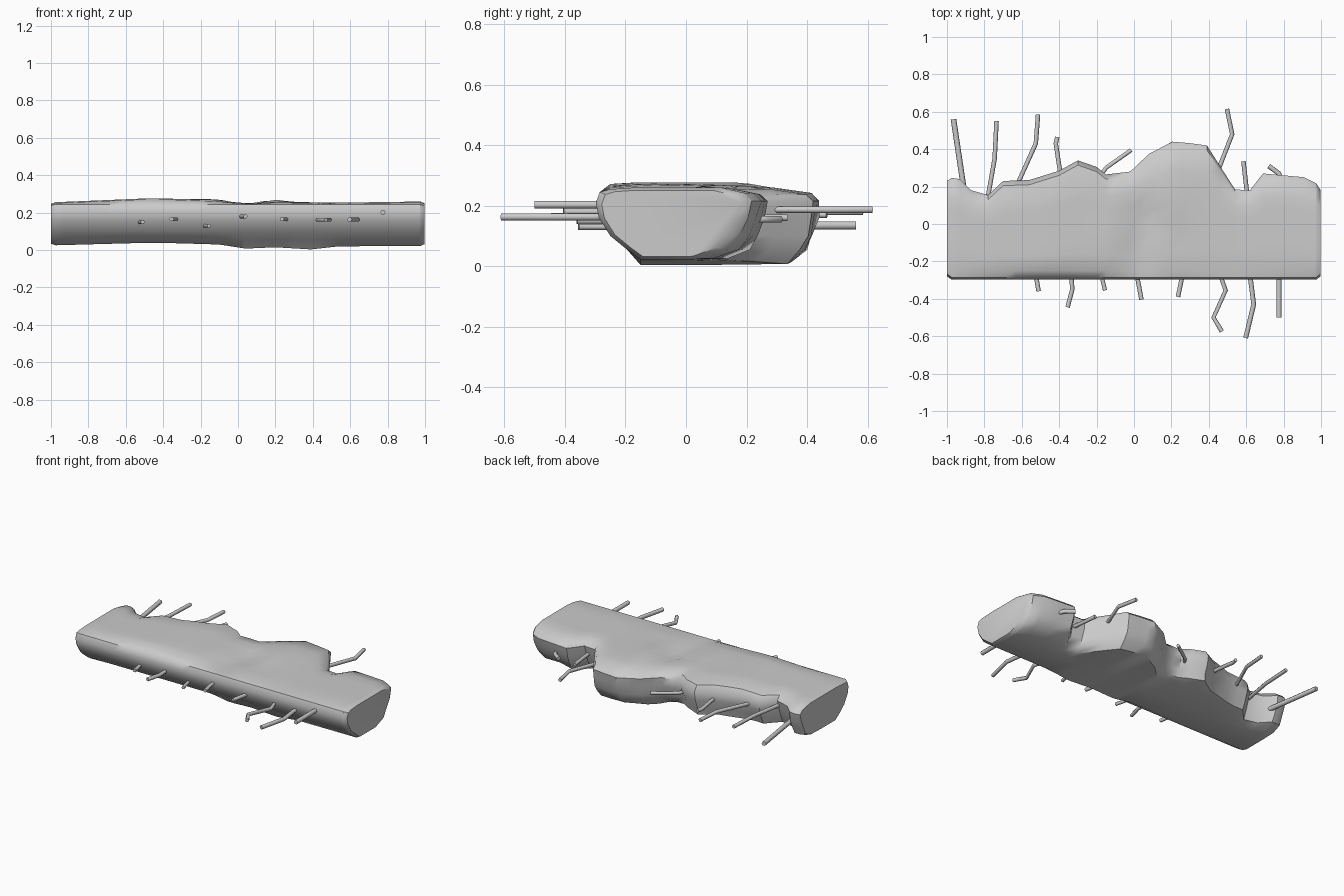
import bpy, bmesh, math, random
from mathutils import Vector

if "Cube" in bpy.data.objects:
    bpy.data.objects.remove(bpy.data.objects["Cube"])

random.seed(4)


def interp(table, x):
    for (x0, v0), (x1, v1) in zip(table, table[1:]):
        if x <= x1:
            return v0 + (v1 - v0) * max(0, (x - x0) / (x1 - x0))
    return table[-1][1]


# Broken back edge and the gently wavy top, bottom and undercut along x
back_edge = [(-1, .25), (-.93, .24), (-.87, .18), (-.78, .155), (-.70, .23), (-.56, .235),
             (-.4, .285), (-.3, .34), (-.2, .305), (-.15, .265), (-.02, .28), (.08, .375),
             (.205, .44), (.30, .432), (.39, .42), (.46, .31), (.54, .185), (.62, .18),
             (.69, .27), (.80, .26), (.91, .25), (.97, .22), (1, .20)]
top_z = [(-1, .255), (-.45, .278), (-.1, .265), (.05, .25), (.2, .26), (.5, .253), (1, .26)]
bottom_z = [(-1, .025), (-.45, .04), (-.1, .03), (.04, .008), (.2, .015), (.4, .003), (.52, .02), (1, .022)]
undercut = [(-1, .08), (-.6, .06), (0, .05), (.25, .05), (.5, .05), (.75, .10), (1, .11)]


def dent(x, y):
    # shallow hollows and a raised ridge in the worn top
    hollows = [(.0, -.14, .07, -.014), (.07, .03, .09, -.018), (.24, -.1, .07, -.01),
               (.17, .12, .08, .012), (-.12, -.08, .12, .006)]
    return sum(h * math.exp(-((x - cx) ** 2 + (y - cy) ** 2) / r ** 2) for cx, cy, r, h in hollows)


def section(x):
    b, t, lo, u = (interp(k, x) for k in (back_edge, top_z, bottom_z, undercut))
    pts = [(-.15, lo), (-.195, .055), (-.25, .10), (-.288, .16), (-.298, .21), (-.285, .245), (-.25, t - .005)]
    for f in (.16, .28, .4, .52, .64, .78):
        y = -.25 + (b + .25) * f
        pts.append((y, t + dent(x, y)))
    j = lambda: random.uniform(-.008, .008)
    pts += [(b - .025, t - .018), (b, .215), (b - .15 * u + j(), .16), (b - .45 * u + j(), .10),
            (b - .75 * u + j(), .055), (b - 1.3 * u - .02, lo + .004), (.02, lo)]
    return pts


# Concrete slab lofted through the cross-sections
xs = sorted({x for x, _ in back_edge[1:-1]} | {-.975, -.63, -.48, -.09, .03, .14, .25, .975})
bm = bmesh.new()
rings = []


def add_ring(x, pts, s=1):
    cy = sum(p[0] for p in pts) / len(pts)
    rings.append([bm.verts.new((x, cy + (y - cy) * s, .145 + (z - .145) * s)) for y, z in pts])


add_ring(-1, section(-1), .93)
for x in xs:
    add_ring(x, section(x))
add_ring(.998, section(1), .92)
for a, b in zip(rings, rings[1:]):
    n = len(a)
    for i in range(n):
        bm.faces.new((a[i], a[(i + 1) % n], b[(i + 1) % n], b[i]))
bm.faces.new(rings[0])
bm.faces.new(rings[-1][::-1])
bmesh.ops.recalc_face_normals(bm, faces=bm.faces)
mesh = bpy.data.meshes.new("concrete_slab")
bm.to_mesh(mesh)
bm.free()
slab = bpy.data.objects.new("concrete_slab", mesh)
bpy.context.collection.objects.link(slab)
bpy.context.view_layer.objects.active = slab
slab.select_set(True)
bpy.ops.object.shade_smooth_by_angle(angle=math.radians(40))


# Bent reinforcing bars: each is a z height, radius and path seen from above
def rebar(name, z, r, path):
    cu = bpy.data.curves.new(name, 'CURVE')
    cu.dimensions = '3D'
    cu.bevel_depth = r
    cu.bevel_resolution = 1
    cu.use_fill_caps = True
    sp = cu.splines.new('POLY')
    # root the bar inside the slab
    inward = .1 if path[0][1] < 0 else -.1
    pts = [(path[0][0], path[0][1] + inward)] + path
    sp.points.add(len(pts) - 1)
    for p, (x, y) in zip(sp.points, pts):
        p.co = (x, y, z, 1)
    bpy.context.collection.objects.link(bpy.data.objects.new(name, cu))


front_bars = [
    (.15, .012, [(-.525, -.27), (-.51, -.36)]),
    (.165, .012, [(-.335, -.27), (-.33, -.35), (-.355, -.445)]),
    (.13, .011, [(-.18, -.25), (-.155, -.355)]),
    (.18, .012, [(.015, -.27), (.04, -.405)]),
    (.165, .012, [(.26, -.27), (.235, -.39)]),
    (.162, .012, [(.46, -.27), (.49, -.355), (.425, -.5), (.47, -.575)]),
    (.163, .013, [(.62, -.27), (.64, -.43), (.597, -.61)]),
    (.203, .014, [(.775, -.27), (.775, -.5)])]
back_bars = [
    (.135, .015, [(-.91, .19), (-.965, .56)]),
    (.182, .012, [(-.78, .15), (-.745, .35), (-.735, .55)]),
    (.18, .012, [(-.62, .22), (-.525, .43), (-.513, .585)]),
    (.17, .012, [(-.395, .28), (-.418, .43), (-.41, .465)]),
    (.155, .011, [(-.17, .27), (-.15, .30), (-.015, .395)]),
    (.187, .012, [(.455, .30), (.525, .48), (.497, .615)]),
    (.16, .012, [(.605, .16), (.585, .335)]),
    (.155, .013, [(.785, .24), (.775, .27), (.72, .31)])]
for side, bars in (("front", front_bars), ("back", back_bars)):
    for i, (z, r, path) in enumerate(bars):
        rebar(f"{side}_rebar_{i + 1}", z, r, path)
